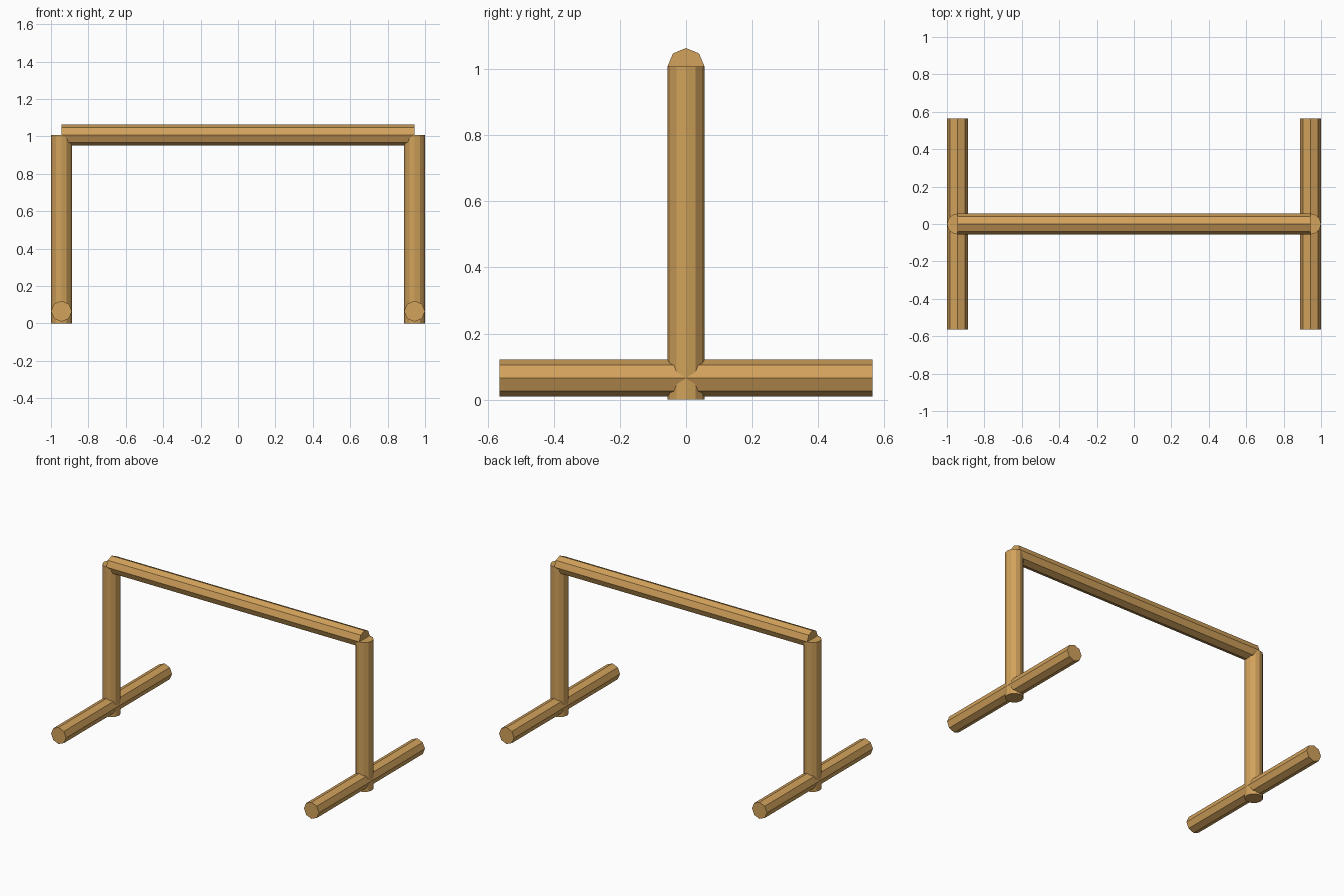
import bpy
from math import pi

if "Cube" in bpy.data.objects:
    bpy.data.objects.remove(bpy.data.objects["Cube"], do_unlink=True)

RADIUS = 0.056
SPAN = 0.944        # x of the posts and half length of the rail
RAIL_Z = 1.008
FOOT_Z = 0.065
FOOT_LENGTH = 1.13

wood = bpy.data.materials.new("light_wood")
wood.use_nodes = True
colour = (0.64, 0.36, 0.105, 1)
wood.diffuse_color = colour
wood.node_tree.nodes["Principled BSDF"].inputs["Base Color"].default_value = colour


def pole(name, sides, length, location, rotation=(0, 0, 0)):
    bpy.ops.mesh.primitive_cylinder_add(
        vertices=sides, radius=RADIUS, depth=length,
        location=location, rotation=rotation)
    obj = bpy.context.object
    obj.name = name
    obj.data.materials.append(wood)
    return obj


# Top rail
pole("top_rail", 8, 2 * SPAN, (0, 0, RAIL_Z), (0, pi / 2, 0))

# Upright posts and ground feet on both sides
for side, sign in (("left", 1), ("right", -1)):
    x = sign * SPAN
    pole(side + "_post", 12, RAIL_Z, (x, 0, RAIL_Z / 2))
    pole(side + "_foot", 8, FOOT_LENGTH, (x, 0, FOOT_Z), (pi / 2, 0, 0))
